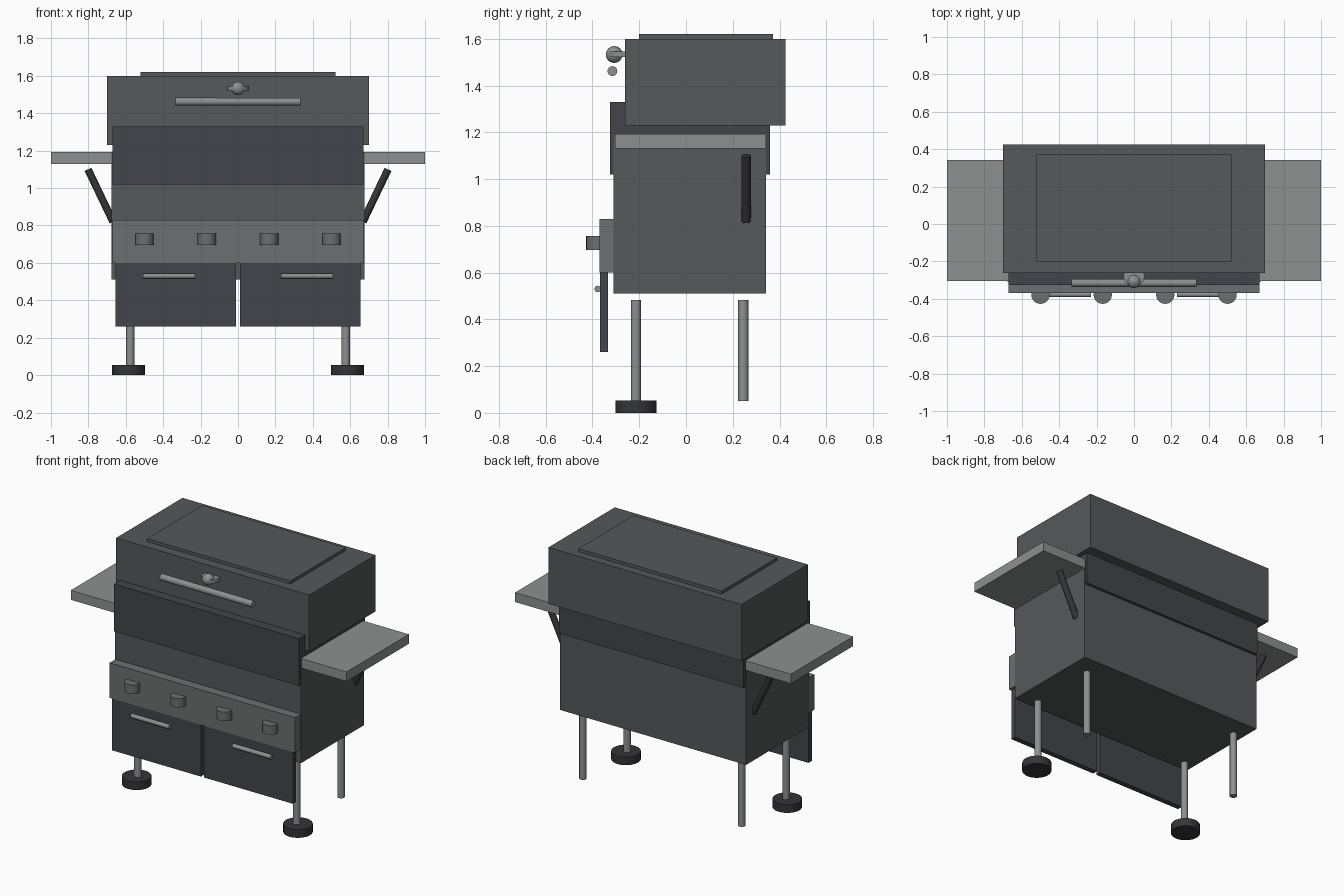
import bpy
from mathutils import Vector

if "Cube" in bpy.data.objects:
    bpy.data.objects.remove(bpy.data.objects["Cube"])


def material(name, rgb):
    m = bpy.data.materials.new(name)
    m.diffuse_color = (*rgb, 1)
    m.use_nodes = True
    m.node_tree.nodes["Principled BSDF"].inputs["Base Color"].default_value = m.diffuse_color
    return m


DARK = material("dark_enamel", (0.055, 0.06, 0.07))
BODY = material("grey_enamel", (0.09, 0.1, 0.1))
PANEL = material("panel_grey", (0.15, 0.16, 0.16))
STEEL = material("steel", (0.27, 0.28, 0.28))
RUBBER = material("rubber", (0.035, 0.035, 0.04))


def box(name, x, y, z, mat):
    """Box from (min, max) ranges on each axis."""
    lo, hi = Vector((x[0], y[0], z[0])), Vector((x[1], y[1], z[1]))
    bpy.ops.mesh.primitive_cube_add(size=1, location=(lo + hi) / 2)
    ob = bpy.context.object
    ob.name = name
    ob.scale = hi - lo
    bpy.ops.object.transform_apply(location=False, rotation=False, scale=True)
    ob.data.materials.append(mat)
    return ob


def rod(name, a, b, radius, mat, sides=24):
    """Cylinder between two points."""
    a, b = Vector(a), Vector(b)
    bpy.ops.mesh.primitive_cylinder_add(vertices=sides, radius=radius,
                                        depth=(b - a).length, location=(a + b) / 2)
    ob = bpy.context.object
    ob.name = name
    ob.rotation_euler = (b - a).to_track_quat('Z', 'Y').to_euler()
    bpy.ops.object.shade_smooth_by_angle()
    ob.data.materials.append(mat)
    return ob


# Firebox, cooking chamber and lid
box("firebox", (-0.675, 0.675), (-0.31, 0.342), (0.51, 1.19), BODY)
box("cooking_chamber", (-0.67, 0.67), (-0.325, 0.36), (1.02, 1.33), DARK)
box("lid", (-0.70, 0.70), (-0.262, 0.425), (1.23, 1.60), BODY)
box("lid_top_plate", (-0.52, 0.52), (-0.20, 0.372), (1.59, 1.62), BODY)

# Lid handle and thermometer
rod("lid_handle", (-0.333, -0.315, 1.462), (0.333, -0.315, 1.462), 0.021, STEEL)
rod("thermometer_disc", (0, -0.28, 1.522), (0, -0.28, 1.545), 0.056, STEEL)
bpy.ops.mesh.primitive_uv_sphere_add(segments=24, ring_count=12, radius=0.036,
                                     location=(0, -0.307, 1.533))
dial = bpy.context.object
dial.name = "thermometer_dial"
dial.data.materials.append(STEEL)
bpy.ops.object.shade_smooth()

# Control panel and knobs
box("control_panel", (-0.672, 0.672), (-0.37, -0.308), (0.60, 0.83), PANEL)
for i, x in enumerate((-0.5, -0.167, 0.167, 0.5)):
    rod(f"knob_{i + 1}", (x, -0.378, 0.697), (x, -0.378, 0.756), 0.049, PANEL)

# Mirrored parts: doors, door handles, shelves, braces, legs, wheels
for side, s in (("left", -1), ("right", 1)):
    box(f"{side}_door", sorted((s * 0.012, s * 0.655)), (-0.368, -0.333), (0.26, 0.605), DARK)
    rod(f"{side}_door_handle", (s * 0.23, -0.377, 0.53), (s * 0.507, -0.377, 0.53), 0.014, STEEL)
    box(f"{side}_shelf", sorted((s * 0.67, s * 1.0)), (-0.304, 0.342), (1.13, 1.192), STEEL)
    rod(f"{side}_shelf_brace", (s * 0.802, 0.257, 1.10), (s * 0.668, 0.257, 0.82), 0.02, RUBBER)
    for end, y in (("front", -0.214), ("rear", 0.245)):
        rod(f"{end}_{side}_leg", (s * 0.576, y, 0.05), (s * 0.576, y, 0.483), 0.022, STEEL)
    rod(f"{side}_wheel", (s * 0.585, -0.214, 0), (s * 0.585, -0.214, 0.053), 0.088, RUBBER, 32)
